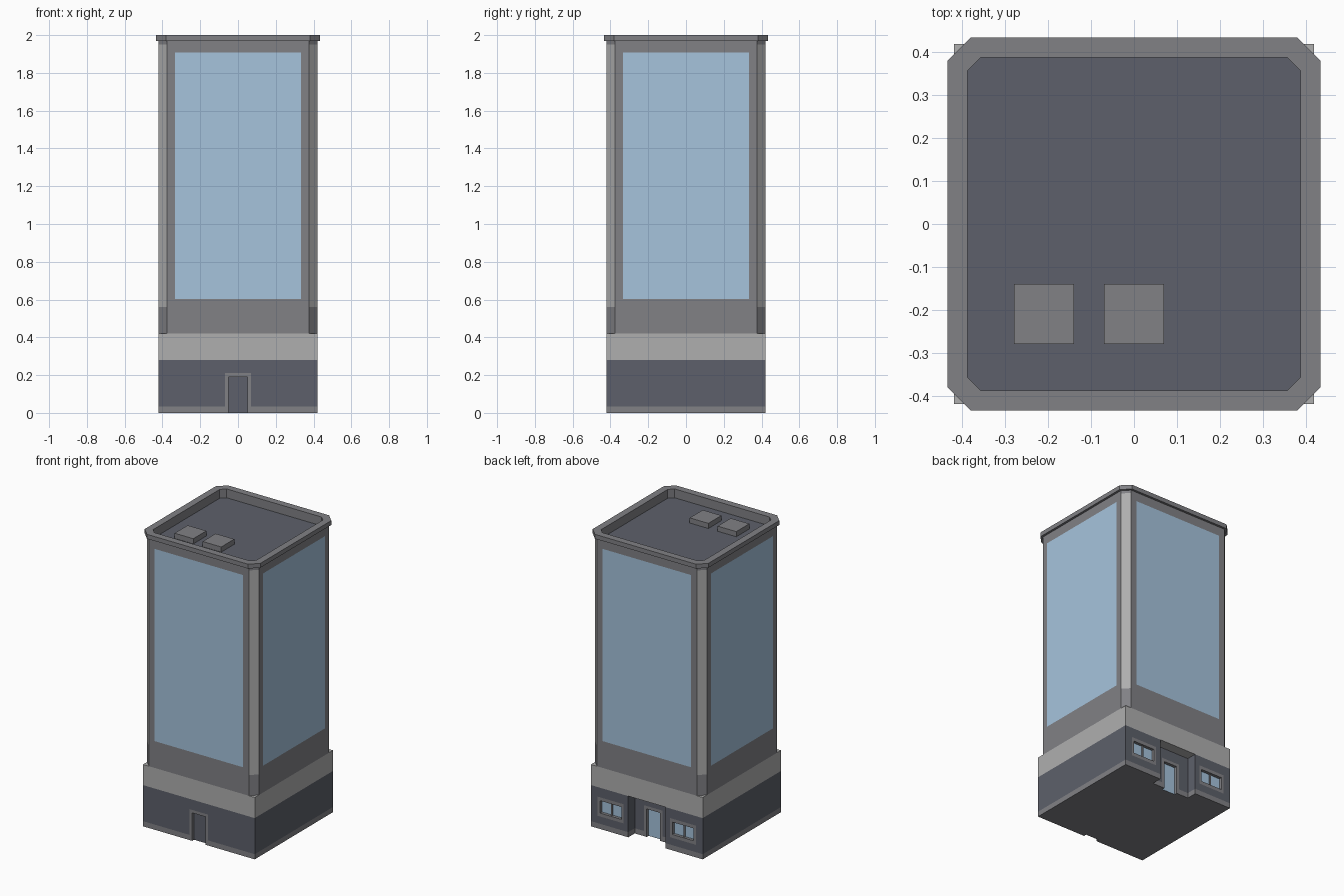
import bpy, bmesh
from math import pi
from mathutils import Matrix, Vector

if "Cube" in bpy.data.objects:
    bpy.data.objects.remove(bpy.data.objects["Cube"])

LIGHT, MID, DARK, GLASS = range(4)
mats = []
for name, col in (("light_grey", (0.43, 0.43, 0.43)), ("mid_grey", (0.22, 0.22, 0.235)),
                  ("dark_slate", (0.11, 0.118, 0.145)), ("blue_glass", (0.38, 0.55, 0.72))):
    m = bpy.data.materials.new(name)
    m.diffuse_color = (*col, 1)
    m.use_nodes = True
    m.node_tree.nodes["Principled BSDF"].inputs["Base Color"].default_value = m.diffuse_color
    mats.append(m)

H = 0.42  # half width of the building


def finish(bm, name):
    bmesh.ops.remove_doubles(bm, verts=bm.verts, dist=1e-5)
    me = bpy.data.meshes.new(name)
    bm.to_mesh(me)
    bm.free()
    for m in mats:
        me.materials.append(m)
    ob = bpy.data.objects.new(name, me)
    bpy.context.collection.objects.link(ob)
    return ob


def quad(bm, pts, mat, normal, rot=Matrix()):
    f = bm.faces.new([bm.verts.new(rot @ Vector(p)) for p in pts])
    f.normal_update()
    if f.normal.dot(rot @ Vector(normal)) < 0:
        f.normal_flip()
    f.material_index = mat


def cell(rects, x, z):
    # last rectangle containing the point wins
    return [r[4:] for r in rects if r[0] < x < r[1] and r[2] < z < r[3]][-1]


def relief(bm, rects, angle):
    """Wall facing -y made of (x0, x1, z0, z1, depth, material), turned about z."""
    rot = Matrix.Rotation(angle, 4, 'Z')
    xs = sorted({v for r in rects for v in r[:2]})
    zs = sorted({v for r in rects for v in r[2:4]})
    nx, nz = len(xs) - 1, len(zs) - 1
    g = [[cell(rects, (xs[i] + xs[i + 1]) / 2, (zs[k] + zs[k + 1]) / 2)
          for k in range(nz)] for i in range(nx)]
    for i in range(nx):
        for k in range(nz):
            d, m = g[i][k]
            x0, x1, z0, z1, y = xs[i], xs[i + 1], zs[k], zs[k + 1], d - H
            quad(bm, [(x0, y, z0), (x1, y, z0), (x1, y, z1), (x0, y, z1)], m, (0, -1, 0), rot)
            # reveals between cells of different depth
            if i + 1 < nx and g[i + 1][k][0] != d:
                e, n = g[i + 1][k]
                quad(bm, [(x1, y, z0), (x1, e - H, z0), (x1, e - H, z1), (x1, y, z1)],
                     m if d < e else n, (e - d, 0, 0), rot)
            if k + 1 < nz and g[i][k + 1][0] != d:
                e, n = g[i][k + 1]
                quad(bm, [(x0, y, z1), (x1, y, z1), (x1, e - H, z1), (x0, e - H, z1)],
                     m if d < e else n, (0, 0, e - d), rot)


def door(depth, mat):
    return [(-0.07, 0.07, 0, 0.21, depth, MID), (-0.05, 0.05, 0, 0.19, depth + 0.02, mat)]


def window(c):
    return [(c - 0.098, c + 0.098, 0.085, 0.215, 0, MID),
            (c - 0.08, c + 0.08, 0.108, 0.192, 0.02, GLASS),
            (c - 0.005, c + 0.005, 0.108, 0.192, 0.012, MID)]


# ground floor block
plain = [(-H, H, 0, 0.035, 0, MID), (-H, H, 0.035, 0.28, 0, DARK), (-H, H, 0.28, 0.42, 0, LIGHT)]
front = plain + door(0, DARK)
back = (plain + [(-0.14, 0.14, 0, 0.28, 0.07, DARK), (-0.14, 0.14, 0, 0.035, 0.07, MID)]
        + door(0.07, GLASS) + window(-0.272) + window(0.272))
bm = bmesh.new()
for i, wall in enumerate((front, plain, back, plain)):
    relief(bm, wall, i * pi / 2)
quad(bm, [(-H, -H, 0.42), (H, -H, 0.42), (H, H, 0.42), (-H, H, 0.42)], LIGHT, (0, 0, 1))
xs = sorted({v for r in front + back for v in r[:2]})
for a, b in zip(xs, xs[1:]):  # underside strips follow the recesses
    y0 = cell(front, (a + b) / 2, 0.01)[0] - H
    y1 = H - cell(back, (a + b) / 2, 0.01)[0]
    quad(bm, [(a, y0, 0), (b, y0, 0), (b, y1, 0), (a, y1, 0)], MID, (0, 0, -1))
finish(bm, "ground_floor")


def loft(bm, rings, mat_list):
    """Skin chamfered-square rings (half width, chamfer start, z)."""
    loops, rows = [], []
    for h, c, z in rings:
        pts = [(-c, -h), (c, -h), (h, -c), (h, c), (c, h), (-c, h), (-h, c), (-h, -c)]
        loops.append([bm.verts.new((x, y, z)) for x, y in pts])
    for lo, hi, m in zip(loops, loops[1:], mat_list):
        row = [bm.faces.new((lo[j], lo[(j + 1) % 8], hi[(j + 1) % 8], hi[j])) for j in range(8)]
        for f in row:
            f.material_index = m
        rows.append(row)
    return loops, rows


# tower shaft, with a framed pane inset into each broad side
bm = bmesh.new()
_, rows = loft(bm, [(H, 0.375, z) for z in (0.42, 0.56, 1.95, 1.97)], (MID, LIGHT, MID))
panes = rows[1][::2]
for width, mat in ((0.047, MID), (0.042, GLASS)):
    bmesh.ops.inset_individual(bm, faces=panes, thickness=width, use_even_offset=True)
    for f in panes:
        f.material_index = mat
finish(bm, "tower_shaft")

# cornice, parapet and sunken roof
bm = bmesh.new()
loops, _ = loft(bm, [(H, 0.375, 1.97), (0.435, 0.38, 1.97), (0.435, 0.38, 2.0),
                     (0.388, 0.357, 2.0), (0.388, 0.357, 1.94)], (MID,) * 4)
bm.faces.new(loops[-1]).material_index = DARK
finish(bm, "roof_parapet")

# rooftop units
for i, x in enumerate((-0.21, 0.0)):
    bm = bmesh.new()
    bmesh.ops.create_cube(bm, size=1, matrix=Matrix.Translation((x, -0.21, 1.957))
                          @ Matrix.Diagonal((0.14, 0.14, 0.036, 1)))
    for f in bm.faces:
        f.material_index = MID
    finish(bm, f"roof_unit_{i + 1}")
